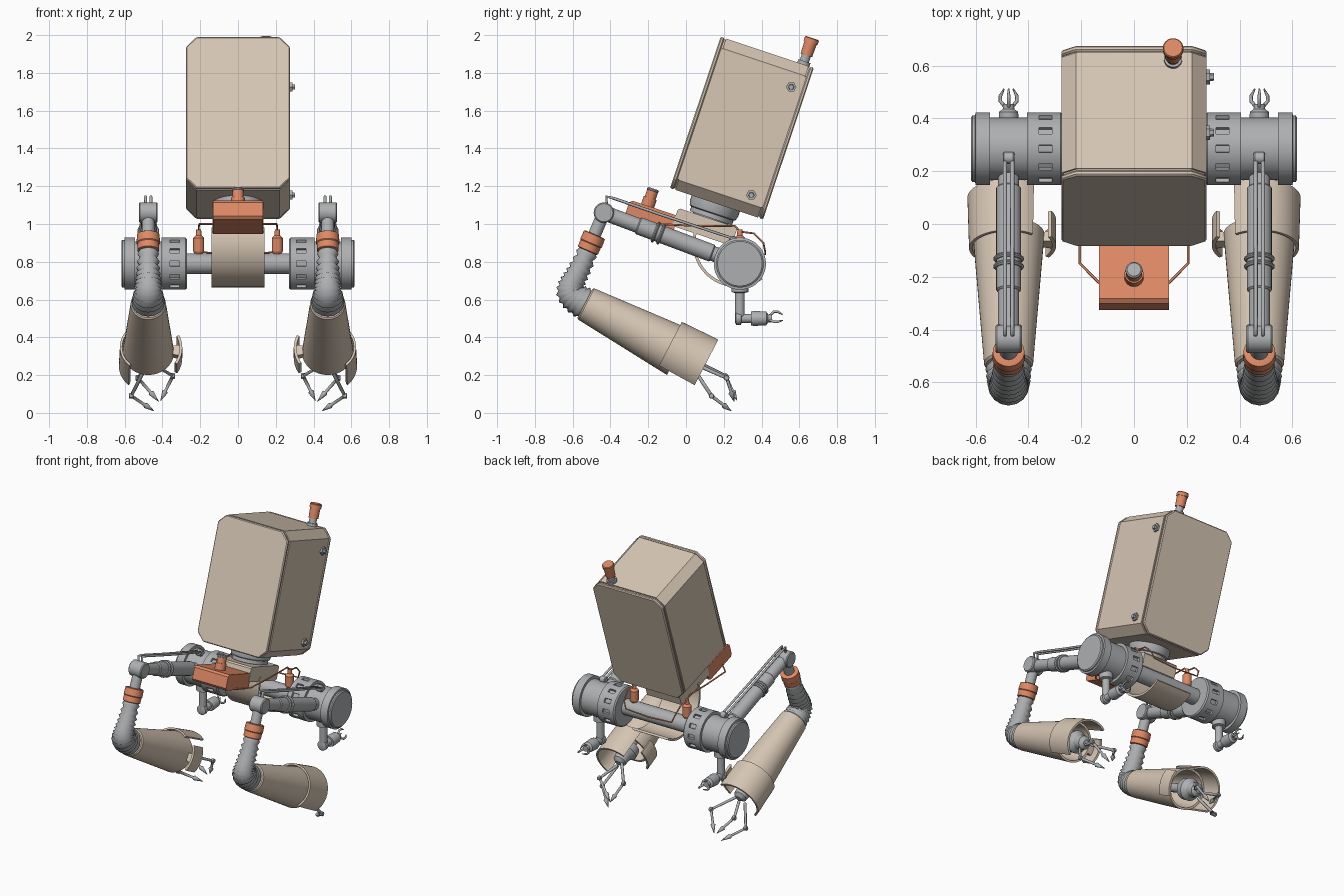
import bpy, bmesh, math
from mathutils import Vector, Matrix
from mathutils.geometry import interpolate_bezier

if "Cube" in bpy.data.objects:
    bpy.data.objects.remove(bpy.data.objects["Cube"])


def material(name, rgb):
    m = bpy.data.materials.new(name)
    m.use_nodes = True
    m.diffuse_color = (*rgb, 1)
    m.node_tree.nodes["Principled BSDF"].inputs["Base Color"].default_value = (*rgb, 1)
    return m


BEIGE = material("beige paint", (0.68, 0.57, 0.46))
ORANGE = material("orange paint", (0.73, 0.25, 0.13))
GREY = material("grey metal", (0.42, 0.43, 0.44))
TILT = Matrix.Rotation(math.radians(-18.5), 4, "X")
UP = TILT @ Vector((0, 0, 1))
ARM_X = 0.475


def link(name, data, mat, mirror):
    ob = bpy.data.objects.new(name, data)
    bpy.context.collection.objects.link(ob)
    data.materials.append(mat)
    if mirror:
        ob.modifiers.new("Mirror", "MIRROR").use_axis[0] = True
    return ob


def finish(name, bm, mat, mirror=False):
    bmesh.ops.recalc_face_normals(bm, faces=bm.faces)
    me = bpy.data.meshes.new(name)
    bm.to_mesh(me)
    bm.free()
    return link(name, me, mat, mirror)


def box(name, size, centre, mat, chamfer=0, axis=1, edge=0, turn=TILT, offset=(0, 0, 0)):
    """Box with the edges along one axis cut off, then a fine bevel."""
    bm = bmesh.new()
    bmesh.ops.create_cube(bm, size=1)
    bmesh.ops.scale(bm, vec=size, verts=bm.verts)
    if chamfer:
        along = [e for e in bm.edges if abs((e.verts[0].co - e.verts[1].co).normalized()[axis]) > 0.9]
        bmesh.ops.bevel(bm, geom=along, offset=chamfer, segments=1, affect="EDGES")
    if edge:
        bmesh.ops.bevel(bm, geom=bm.edges[:], offset=edge, segments=1, affect="EDGES")
    bmesh.ops.translate(bm, vec=offset, verts=bm.verts)
    bm.transform(Matrix.Translation(centre) @ turn)
    return finish(name, bm, mat)


def lathe(name, profile, origin, axis, mat, mirror=False, arc=None, n=32, closed=False, slots=None):
    """Turn (distance, radius) pairs around an axis; arc gives a part turn in degrees."""
    bm = bmesh.new()
    d = Vector(axis).normalized()
    u = Vector((0, 1, 0)) if abs(d.x) > 0.9 else Vector((1, 0, 0))
    v = u.cross(d)
    a0, a1 = arc or (0, 360)
    rings = []
    for k in range(n + 1 if arc else n):
        a = math.radians(a0 + (a1 - a0) * k / n)
        spoke = u * math.cos(a) + v * math.sin(a)
        rings.append([bm.verts.new(Vector(origin) + d * s + spoke * r) for s, r in profile])
    m = len(profile)
    cut = []
    for k in range(n):
        p, q = rings[k], rings[(k + 1) % len(rings)]
        for j in range(m if closed else m - 1):
            f = bm.faces.new((p[j], p[(j + 1) % m], q[(j + 1) % m], q[j]))
            if slots == j and k % 5 in (0, 4):
                cut.append(f)
    if arc:
        bm.faces.new(rings[0])
        bm.faces.new(rings[-1])
    elif not closed:
        bm.faces.new([r[0] for r in rings])
        bm.faces.new([r[-1] for r in rings])
    if cut:
        bmesh.ops.recalc_face_normals(bm, faces=bm.faces)
        bmesh.ops.inset_region(bm, faces=cut, thickness=0.001, depth=-0.015)
    return finish(name, bm, mat, mirror)


def cylinder(name, start, end, r, mat, mirror=False, n=24):
    a, b = Vector(start), Vector(end)
    length, c = (b - a).length, min(0.006, r * 0.2)
    prof = [(0, r - c), (c, r), (length - c, r), (length, r - c)]
    return lathe(name, prof, a, b - a, mat, mirror, n=n)


def rod(name, pts, r, mat, mirror=False, radii=None, res=2):
    cu = bpy.data.curves.new(name, "CURVE")
    cu.dimensions = "3D"
    cu.bevel_depth, cu.bevel_resolution, cu.use_fill_caps = r, res, True
    sp = cu.splines.new("POLY")
    sp.points.add(len(pts) - 1)
    for i, p in enumerate(pts):
        sp.points[i].co = (*p, 1)
        sp.points[i].radius = radii[i] if radii else 1
    return link(name, cu, mat, mirror)


# Head: chamfered casing with separate front and back panels
HEAD = (0, 0.296, 1.508)
box("head_casing", (0.55, 0.462, 0.845), HEAD, BEIGE, 0.055)
box("head_core", (0.535, 0.49, 0.83), HEAD, BEIGE, 0.052)
for side, label in ((-1, "front"), (1, "back")):
    box("head_panel_" + label, (0.55, 0.022, 0.845), HEAD, BEIGE, 0.055, edge=0.006, offset=(0, side * 0.249, 0))
for i, (y, z) in enumerate(((0.557, 1.725), (0.346, 1.153))):
    lathe(f"head_bolt_{i}", [(0, 0.028), (0.02, 0.028), (0.02, 0.016), (0.035, 0.014)], (0.268, y, z), (1, 0, 0), GREY, n=6)

# Antenna
tip = Vector((0.148, 0.668, 1.985))
lathe("antenna_stem", [(0, 0.034), (0.05, 0.034), (0.05, 0.025), (0.12, 0.025)], tip - UP * 0.18, UP, GREY)
lathe("antenna_cap", [(0, 0.032), (0.07, 0.034), (0.07, 0.039), (0.092, 0.039), (0.097, 0.035)], tip - UP * 0.097, UP, ORANGE)

# Neck rings
lathe("neck", [(0, 0.09), (0.03, 0.1), (0.03, 0.118), (0.055, 0.118), (0.06, 0.128), (0.085, 0.135), (0.13, 0.135)],
      Vector((0, 0.157, 1.107)) - UP * 0.11, UP, GREY)

# Torso: slab, curved belly plate and front equipment box
box("torso_slab", (0.27, 0.33, 0.1), (0, 0.1, 0.985), BEIGE, 0.01, 0)
lathe("belly_plate", [(0, 0.22), (0, 0.235), (0.28, 0.235), (0.28, 0.22)], (-0.14, 0.27, 0.9), (1, 0, 0), BEIGE,
      arc=(55, 200), closed=True)
box("equipment_box", (0.265, 0.27, 0.105), (0, -0.185, 1.035), ORANGE, 0.014, 0)
nub = Vector((0, -0.205, 1.09))
lathe("box_nub", [(0, 0.036), (0.05, 0.036), (0.05, 0.03), (0.09, 0.03)], nub, UP, ORANGE)
cylinder("box_nub_cap", nub + UP * 0.085, nub + UP * 0.103, 0.032, GREY)

# Axle and slotted shoulder drums
HUB_Y, HUB_Z = 0.285, 0.79
cylinder("axle", (-0.3, HUB_Y, HUB_Z), (0.3, HUB_Y, HUB_Z), 0.055, GREY)
lathe("shoulder_drum", [(0, 0.13), (0.008, 0.138), (0.04, 0.138), (0.09, 0.138), (0.135, 0.138), (0.135, 0.118),
      (0.275, 0.118), (0.275, 0.138), (0.33, 0.138), (0.332, 0.126), (0.342, 0.126), (0.348, 0.118)],
      (0.27, HUB_Y, HUB_Z), (1, 0, 0), GREY, True, n=60, slots=2)

# Canisters on the axle and their cables
lathe("canister", [(0, 0.02), (0.015, 0.029), (0.085, 0.029), (0.1, 0.015), (0.13, 0.013)], (0.208, HUB_Y, 0.84), (0, 0, 1), ORANGE, True)
rod("front_cable", [(0.12, -0.23, 1.0), (0.135, -0.22, 1.0), (0.205, -0.15, 1.0), (0.205, 0.05, 0.99), (0.208, 0.26, 0.99), (0.208, 0.285, 0.96)],
    0.005, ORANGE, True)
rod("back_cable", [(0.208, 0.285, 0.96), (0.208, 0.36, 0.95), (0.2, 0.41, 0.9), (0.18, 0.42, 0.85), (0, 0.42, 0.84)], 0.005, ORANGE, True)

# Upper arm, control rods and clamps
hub = Vector((ARM_X, HUB_Y, HUB_Z))
elbow = Vector((ARM_X, -0.435, 1.06))
reach = hub - elbow
cylinder("upper_arm", elbow, hub, 0.04, GREY, True)
cylinder("upper_arm_sleeve", elbow + reach * 0.25, elbow + reach * 0.8, 0.047, GREY, True)
cylinder("elbow_joint", elbow - Vector((0.05, 0, 0)), elbow + Vector((0.05, 0, 0)), 0.054, GREY, True)
for i, t in enumerate((0.37, 0.41)):
    cylinder(f"arm_clamp_{i}", elbow + reach * t, elbow + reach * (t + 0.022), 0.058, GREY, True)
for dx in (-0.014, 0.014):
    x = ARM_X + dx
    rod("control_rod", [(x, -0.42, 1.06), (x, -0.42, 1.145), (x, -0.38, 1.135), (x, -0.12, 1.045), (x, 0.245, 0.925), (x, 0.25, 0.88)],
        0.008, GREY, True)
cylinder("rod_pivot", (ARM_X - 0.022, 0.25, 0.915), (ARM_X + 0.022, 0.25, 0.915), 0.022, GREY, True)

# Forearm: stem, orange collar and bent bellows
collar = Vector((ARM_X, -0.483, 0.945))
down = Vector((0, -0.4, -0.92)).normalized()
cylinder("forearm_stem", elbow, collar + down * 0.02, 0.034, GREY, True)
lathe("forearm_collar", [(0, 0.052), (0.004, 0.06), (0.05, 0.062), (0.055, 0.058), (0.092, 0.058), (0.096, 0.05)], collar, down, ORANGE, True)
path = interpolate_bezier((ARM_X, -0.518, 0.865), (ARM_X, -0.6, 0.64), (ARM_X, -0.69, 0.655), (ARM_X, -0.5, 0.56), 29)
ripple = [0.048 + 0.036 * i / 28 + (0.008 if i % 2 else -0.006) for i in range(29)]
rod("bellows", path, 1, GREY, True, ripple, 6)

# Lower arm: hollow tapering sleeve with a part-round cuff and an inner bracket
root = Vector((ARM_X, -0.535, 0.58))
aim = Vector((0, math.cos(math.radians(27.5)), -math.sin(math.radians(27.5))))
lathe("arm_sleeve", [(0, 0.03), (0, 0.086), (0.008, 0.093), (0.56, 0.136), (0.56, 0.122), (0.1, 0.08), (0.1, 0.03)], root, aim, BEIGE, True,
      closed=True, n=48)
lathe("arm_cuff", [(0.5, 0.138), (0.5, 0.15), (0.715, 0.156), (0.715, 0.143)], root, aim, BEIGE, True, arc=(-48, 128), closed=True)
lathe("inner_bracket", [(0.51, 0.165), (0.51, 0.18), (0.62, 0.18), (0.62, 0.165)], root, aim, BEIGE, True, arc=(155, 212), closed=True, n=16)
lathe("bracket_post", [(0.52, 0.125), (0.52, 0.17), (0.56, 0.17), (0.56, 0.125)], root, aim, BEIGE, True, arc=(172, 194), closed=True, n=8)

# Hand: wrist, palm and three jointed fingers
lathe("wrist", [(0.1, 0.03), (0.54, 0.03), (0.55, 0.07), (0.6, 0.075), (0.63, 0.05), (0.68, 0.045), (0.7, 0.02)], root, aim, GREY, True)
fingers = [((0.5, 0.05, 0.22), (0.565, 0.135, 0.09), (0.445, 0.24, 0.01)),
           ((0.45, 0.08, 0.26), (0.345, 0.21, 0.195), (0.41, 0.27, 0.065)),
           ((0.48, 0.09, 0.24), (0.53, 0.215, 0.185), (0.42, 0.255, 0.06))]
for i, (base, knuckle, end) in enumerate(fingers):
    k, e = Vector(knuckle), Vector(end)
    bent = [base, k, k.lerp(e, 0.6), k.lerp(e, 0.64), e]
    rod(f"finger_{i}", bent, 0.01, GREY, True, [1, 1, 0.8, 1.6, 0.15])
    cylinder(f"knuckle_{i}", k - Vector((0.012, 0, 0)), k + Vector((0.012, 0, 0)), 0.015, GREY, True, n=12)

# Small rear arm with a three-pronged gripper
lathe("rear_arm_mount", [(0, 0.045), (0.05, 0.045), (0.055, 0.026), (0.19, 0.026)], (ARM_X, HUB_Y, 0.69), (0, 0, -1), GREY, True)
lathe("rear_arm_wrist", [(0, 0.022), (0.005, 0.034), (0.03, 0.034), (0.035, 0.024), (0.085, 0.024), (0.085, 0.036), (0.1, 0.04),
      (0.165, 0.036), (0.175, 0.022), (0.195, 0.02)], (ARM_X, 0.26, 0.5), (0, 1, 0), GREY, True)
for i in range(3):
    a = math.radians(90 + 120 * i)
    prong = [(ARM_X + r * math.cos(a), y, 0.5 + r * math.sin(a)) for y, r in ((0.44, 0.012), (0.465, 0.036), (0.485, 0.036), (0.512, 0.02))]
    rod(f"rear_prong_{i}", prong, 0.007, GREY, True, [1, 1, 1, 0.4])

# Smooth rounded parts while keeping hard edges
bpy.ops.object.select_all(action="DESELECT")
for ob in bpy.context.collection.objects:
    if ob.type == "MESH":
        ob.select_set(True)
        bpy.context.view_layer.objects.active = ob
bpy.ops.object.shade_smooth_by_angle(angle=math.radians(30))
